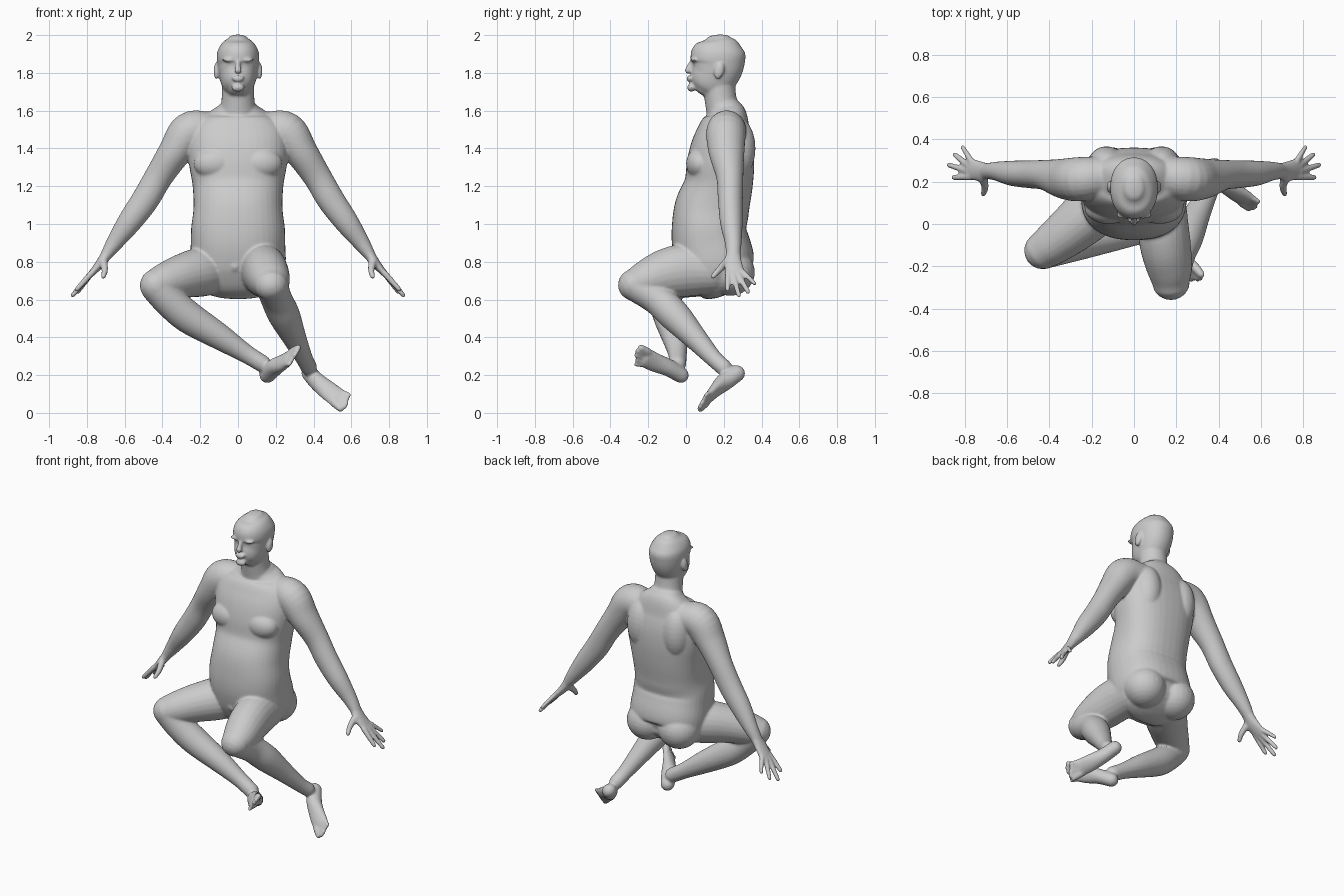
import bpy, bmesh, math
from mathutils import Vector, Matrix

bm = bmesh.new()
X, Y, Z = Vector((1, 0, 0)), Vector((0, 1, 0)), Vector((0, 0, 1))


def spline(rows, steps=5):
    """Catmull-Rom through rows of (x, y, z, a, b)."""
    p = [Vector(r) for r in rows]
    p = [2 * p[0] - p[1]] + p + [2 * p[-1] - p[-2]]
    out = []
    for i in range(1, len(p) - 2):
        a, b, c, d = p[i - 1:i + 3]
        for k in range(steps):
            t = k / steps
            out.append(0.5 * (2 * b + (c - a) * t + (2 * a - 5 * b + 4 * c - d) * t * t
                              + (3 * b - a - 3 * c + d) * t ** 3))
    return out + [p[-2]]


def loft(rows, side=Y, power=2.0, cap=1.0, n=24):
    """Closed tube; a = half-width along side, b = half-width across it."""
    rows = [r if len(r) == 5 else (*r, r[3]) for r in rows]
    pts = spline(rows)
    pos = [Vector(p[:3]) for p in pts]
    secs = []
    for i, p in enumerate(pts):
        t = (pos[min(i + 1, len(pos) - 1)] - pos[max(i - 1, 0)]).normalized()
        secs.append((pos[i], t, p[3], p[4]))

    def dome(sec, sign):
        c, t, a, b = sec
        m = min(a, b) * cap * sign
        return [(c + t * m * math.sin(q), t, a * math.cos(q), b * math.cos(q))
                for q in (0.4, 0.8, 1.15, 1.4)]
    secs = dome(secs[0], -1)[::-1] + secs + dome(secs[-1], 1)
    rings = []
    for c, t, a, b in secs:
        u = (side - t * side.dot(t)).normalized()
        v = t.cross(u)
        ring = []
        for k in range(n):
            q = 2 * math.pi * k / n
            cx, sx = math.cos(q), math.sin(q)
            e = 2 / power
            ring.append(bm.verts.new(c + u * a * math.copysign(abs(cx) ** e, cx)
                                     + v * b * math.copysign(abs(sx) ** e, sx)))
        rings.append(ring)
    for r0, r1 in zip(rings, rings[1:]):
        for k in range(n):
            j = (k + 1) % n
            bm.faces.new((r0[k], r0[j], r1[j], r1[k]))
    bm.faces.new(rings[0][::-1])
    bm.faces.new(rings[-1])


def blob(c, r, tilt=0.0):
    m = Matrix.Translation(c) @ Matrix.Rotation(tilt, 4, 'X') @ Matrix.Diagonal((*r, 1))
    bmesh.ops.create_uvsphere(bm, u_segments=24, v_segments=14, radius=1, matrix=m)


def digits(bases, tips, radii):
    for b, t, r in zip(bases, tips, radii):
        b, t = Vector(b), Vector(t)
        t -= (t - b).normalized() * r * 0.8
        loft([(*b, r * 1.1), (*b.lerp(t, 0.5), r), (*t, r * 0.85)], Vector((0.3, 1, 0.2)), n=12)


def foot(rows, w, big, little):
    """Foot from heel to ball, then a fan of five toes along w (big to little)."""
    w = Vector(w).normalized()
    loft(rows, w)
    c, big, little = Vector(rows[-1][:3]), Vector(big), Vector(little)
    fwd = ((big + little) / 2 - c).normalized()
    radii = (0.021, 0.016, 0.015, 0.015, 0.014)
    bases = [c + w * (-0.037 + 0.019 * i) for i in range(5)]
    tips = [big.lerp(little, i / 4) + fwd * (0.012 if i in (1, 2) else 0) for i in range(5)]
    digits(bases, tips, radii)


# torso: z, front y, back y, half-width
torso = [(0.68, 0.06, 0.335, 0.20), (0.73, -0.01, 0.358, 0.24), (0.80, -0.05, 0.363, 0.253),
         (0.90, -0.075, 0.335, 0.25), (0.98, -0.075, 0.318, 0.248), (1.08, -0.06, 0.335, 0.236),
         (1.20, -0.01, 0.352, 0.24), (1.32, 0.005, 0.362, 0.26), (1.42, 0.03, 0.36, 0.265),
         (1.50, 0.065, 0.345, 0.245), (1.57, 0.105, 0.325, 0.18), (1.62, 0.12, 0.29, 0.105)]
loft([(0, (f + b) / 2, z, w, (b - f) / 2) for z, f, b, w in torso], X, 2.35, 0.4, 40)
blob((-0.015, -0.01, 0.78), (0.04, 0.05, 0.045))

# neck
loft([(0, 0.205, 1.57, 0.105, 0.095), (0, 0.185, 1.65, 0.088, 0.085), (0, 0.17, 1.76, 0.085, 0.088)], X)

# head
head = [(1.70, 0.05, 0.03, 0.15), (1.72, 0.074, 0.015, 0.19), (1.75, 0.089, 0.013, 0.23),
        (1.79, 0.1, 0.02, 0.275), (1.84, 0.109, 0.03, 0.305), (1.88, 0.113, 0.024, 0.315),
        (1.92, 0.107, 0.032, 0.31), (1.96, 0.083, 0.067, 0.28), (1.985, 0.05, 0.11, 0.235)]
loft([(0, (f + b) / 2, z, w, (b - f) / 2) for z, w, f, b in head], X, 2.15, 0.35, 36)

# nose, lips, chin
loft([(0, 0.034, 1.865, 0.012), (0, 0.018, 1.835, 0.014), (0, 0.01, 1.813, 0.02, 0.018)], X, n=14)
blob((0, 0.02, 1.775), (0.034, 0.018, 0.008))
blob((0, 0.02, 1.762), (0.03, 0.018, 0.008))
blob((0, 0.028, 1.722), (0.035, 0.022, 0.022))

for s in (1, -1):
    # ear, brow, chest, shoulder blade, buttock
    blob((s * 0.115, 0.175, 1.81), (0.014, 0.027, 0.045), -0.25)
    blob((s * 0.045, 0.043, 1.868), (0.04, 0.02, 0.01))
    blob((s * 0.12, 0.075, 1.32), (0.115, 0.075, 0.085))
    blob((s * 0.13, 0.28, 1.40), (0.09, 0.088, 0.16))
    blob((s * 0.115, 0.235, 0.745), (0.13, 0.13, 0.125))
    # arm
    arm = [(0.15, 0.225, 1.50, 0.095, 0.095), (0.255, 0.212, 1.485, 0.105, 0.108),
           (0.335, 0.215, 1.38, 0.095, 0.088), (0.42, 0.232, 1.25, 0.072, 0.075),
           (0.49, 0.235, 1.13, 0.066, 0.073), (0.575, 0.24, 1.01, 0.06, 0.064),
           (0.65, 0.25, 0.905, 0.045, 0.046), (0.695, 0.25, 0.84, 0.038, 0.032)]
    loft([(s * r[0], *r[1:]) for r in arm])
    # palm
    palm = [(0.69, 0.25, 0.845, 0.038, 0.031), (0.73, 0.25, 0.79, 0.048, 0.025),
            (0.775, 0.262, 0.738, 0.052, 0.017)]
    loft([(s * r[0], *r[1:]) for r in palm])
    # fingers and thumb
    bases = [(0.775, 0.222, 0.74), (0.785, 0.25, 0.73), (0.78, 0.275, 0.735), (0.77, 0.298, 0.748)]
    tips = [(0.862, 0.22, 0.645), (0.884, 0.282, 0.613), (0.855, 0.333, 0.632), (0.815, 0.37, 0.678)]
    digits([(s * x, y, z) for x, y, z in bases], [(s * x, y, z) for x, y, z in tips],
           (0.0155, 0.0155, 0.0155, 0.014))
    loft([(s * 0.715, 0.222, 0.805, 0.024), (s * 0.705, 0.175, 0.757, 0.018),
          (s * 0.713, 0.143, 0.722, 0.014)], X, n=12)

# bent leg on +x: thigh, shin, foot
loft([(0.12, 0.15, 0.755, 0.12, 0.125), (0.135, 0.0, 0.755, 0.122, 0.14),
      (0.15, -0.11, 0.735, 0.12, 0.132), (0.168, -0.21, 0.702, 0.108, 0.108),
      (0.175, -0.275, 0.678, 0.09, 0.085)], X)
loft([(0.18, -0.26, 0.672, 0.085), (0.205, -0.15, 0.60, 0.083), (0.245, -0.06, 0.515, 0.084),
      (0.30, 0.05, 0.395, 0.063), (0.35, 0.145, 0.29, 0.046), (0.375, 0.20, 0.24, 0.044)], X)
foot([(0.378, 0.27, 0.21, 0.042, 0.045), (0.42, 0.205, 0.165, 0.046, 0.048),
      (0.475, 0.155, 0.12, 0.053, 0.033), (0.525, 0.12, 0.082, 0.056, 0.024)],
     (0.045, 0.05, 0.09), (0.553, 0.068, 0.012), (0.598, 0.10, 0.092))

# folded leg on -x: thigh, shin, foot
loft([(-0.12, 0.15, 0.755, 0.125), (-0.20, 0.06, 0.745, 0.13), (-0.29, -0.02, 0.725, 0.118),
      (-0.38, -0.09, 0.695, 0.102), (-0.43, -0.125, 0.675, 0.09)], Z)
loft([(-0.43, -0.125, 0.67, 0.088), (-0.36, -0.11, 0.59, 0.086), (-0.26, -0.085, 0.505, 0.086),
      (-0.10, -0.06, 0.405, 0.07), (0.04, -0.045, 0.315, 0.05), (0.13, -0.045, 0.26, 0.046)], Y)
foot([(0.155, -0.027, 0.2, 0.042, 0.043), (0.192, -0.095, 0.24, 0.046, 0.047),
      (0.235, -0.16, 0.265, 0.052, 0.034), (0.272, -0.21, 0.29, 0.055, 0.025)],
     (-0.05, -0.02, -0.1), (0.328, -0.25, 0.352), (0.275, -0.275, 0.257))

# fuse all parts into one smooth skin
bmesh.ops.recalc_face_normals(bm, faces=bm.faces[:])
mesh = bpy.data.meshes.new("body")
bm.to_mesh(mesh)
bm.free()
body = bpy.data.objects.new("body", mesh)
bpy.context.collection.objects.link(body)
fuse = body.modifiers.new("fuse", 'REMESH')
fuse.mode = 'VOXEL'
fuse.voxel_size = 0.007
fuse.use_smooth_shade = True
soft = body.modifiers.new("soften", 'SMOOTH')
soft.factor = 0.5
soft.iterations = 8
